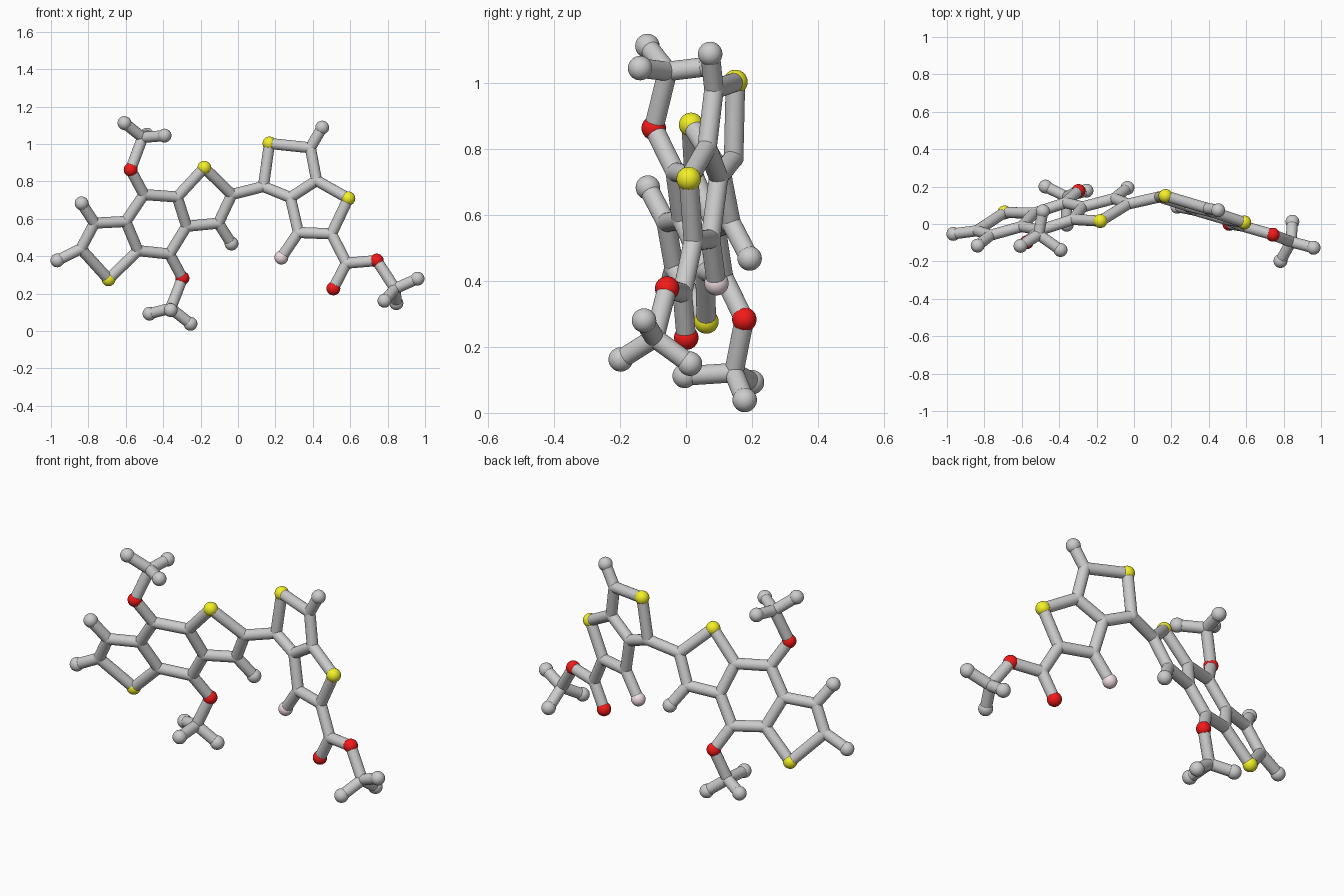
import bpy
from mathutils import Vector

if "Cube" in bpy.data.objects:
    bpy.data.objects.remove(bpy.data.objects["Cube"])

R_BALL, R_JOINT, R_BOND = 0.037, 0.0305, 0.0295


def material(name, color):
    m = bpy.data.materials.new(name)
    m.diffuse_color = color
    m.use_nodes = True
    m.node_tree.nodes["Principled BSDF"].inputs["Base Color"].default_value = m.diffuse_color
    return m


MATS = {"oxygen": material("red", (0.9, 0.01, 0.01, 1)),
        "sulfur": material("yellow", (0.9, 0.87, 0.02, 1)),
        "halogen": material("pale_pink", (0.88, 0.73, 0.76, 1))}


# The two flat ring systems each lie in a tilted plane: y from x and z
def left(x, z):
    return Vector((x, 0.04 + 0.296 * (x + 0.435) - 0.332 * (z - 0.572), z))


def right(x, z):
    return Vector((x, 0.063 - 0.291 * (x - 0.4) + 0.064 * (z - 0.7), z))


atoms = {
    # left fused three-ring system
    "c1": left(-.84, .44), "c2": left(-.767, .577), "s1": left(-.692, .277),
    "c3": left(-.535, .43), "c4": left(-.60, .586), "c5": left(-.503, .73),
    "c6": left(-.325, .717), "c7": left(-.275, .56), "c8": left(-.366, .412),
    "s2": left(-.18, .873), "c9": left(-.033, .73), "c10": left(-.105, .577),
    "h1": left(-.966, .378), "h2": left(-.836, .683), "h3": left(-.035, .468),
    "o1": left(-.574, .863), "o2": left(-.297, .283),
    # right fused two-ring system and ester arm
    "c11": right(.136, .773), "s3": right(.168, 1.003), "c12": right(.387, .98),
    "c13": right(.42, .805), "c14": right(.28, .714), "s4": right(.59, .709),
    "c15": right(.50, .52), "c16": right(.323, .527), "f1": right(.232, .393),
    "h4": right(.45, 1.088), "c17": right(.58, .363), "o3": right(.51, .228),
    "o4": right(.742, .377), "c18": right(.84, .227),
    # upper methyl
    "c19": Vector((-.51, -.056, 1.035)), "h5": Vector((-.607, -.117, 1.112)),
    "h6": Vector((-.393, -.139, 1.045)), "h7": Vector((-.487, .068, 1.05)),
    # lower methyl
    "c20": Vector((-.36, .145, .122)), "h8": Vector((-.473, .2, .093)),
    "h9": Vector((-.254, .178, .039)), "h10": Vector((-.36, -.004, .112)),
    # ester methyl
    "h11": Vector((.96, -.127, .28)), "h12": Vector((.783, -.198, .162)),
    "h13": Vector((.847, .012, .149)),
}

# Chains of bonded atoms
chains = ["h1 c1 c2 c4 c3 s1 c1", "c2 h2", "c4 c5 c6 c7 c8 c3", "c6 s2 c9 c10 c7",
          "c10 h3", "c5 o1 c19 h5", "h6 c19 h7", "c8 o2 c20 h8", "h9 c20 h10",
          "c9 c11 s3 c12 c13 c14 c11", "c12 h4", "c13 s4 c15 c16 c14", "c16 f1",
          "c15 c17 o4 c18 h11", "c17 o3", "h12 c18 h13"]

KINDS = {"c": "carbon_joint", "h": "end_ball", "o": "oxygen",
         "s": "sulfur", "f": "halogen"}


def finish(name):
    ob = bpy.context.object
    ob.name = name
    bpy.ops.object.shade_smooth_by_angle()
    return ob


# Atom balls
for key, pos in atoms.items():
    kind = KINDS[key[0]]
    r = R_JOINT if key[0] == "c" else R_BALL
    bpy.ops.mesh.primitive_uv_sphere_add(segments=32, ring_count=16, radius=r, location=pos)
    ob = finish(f"{kind}_{key[1:]}")
    if kind in MATS:
        ob.data.materials.append(MATS[kind])

# Bond sticks
for chain in chains:
    keys = chain.split()
    for a, b in zip(keys, keys[1:]):
        d = atoms[b] - atoms[a]
        bpy.ops.mesh.primitive_cylinder_add(
            vertices=32, radius=R_BOND, depth=d.length,
            location=(atoms[a] + atoms[b]) / 2,
            rotation=d.to_track_quat('Z', 'Y').to_euler())
        finish(f"bond_{a}_{b}")
